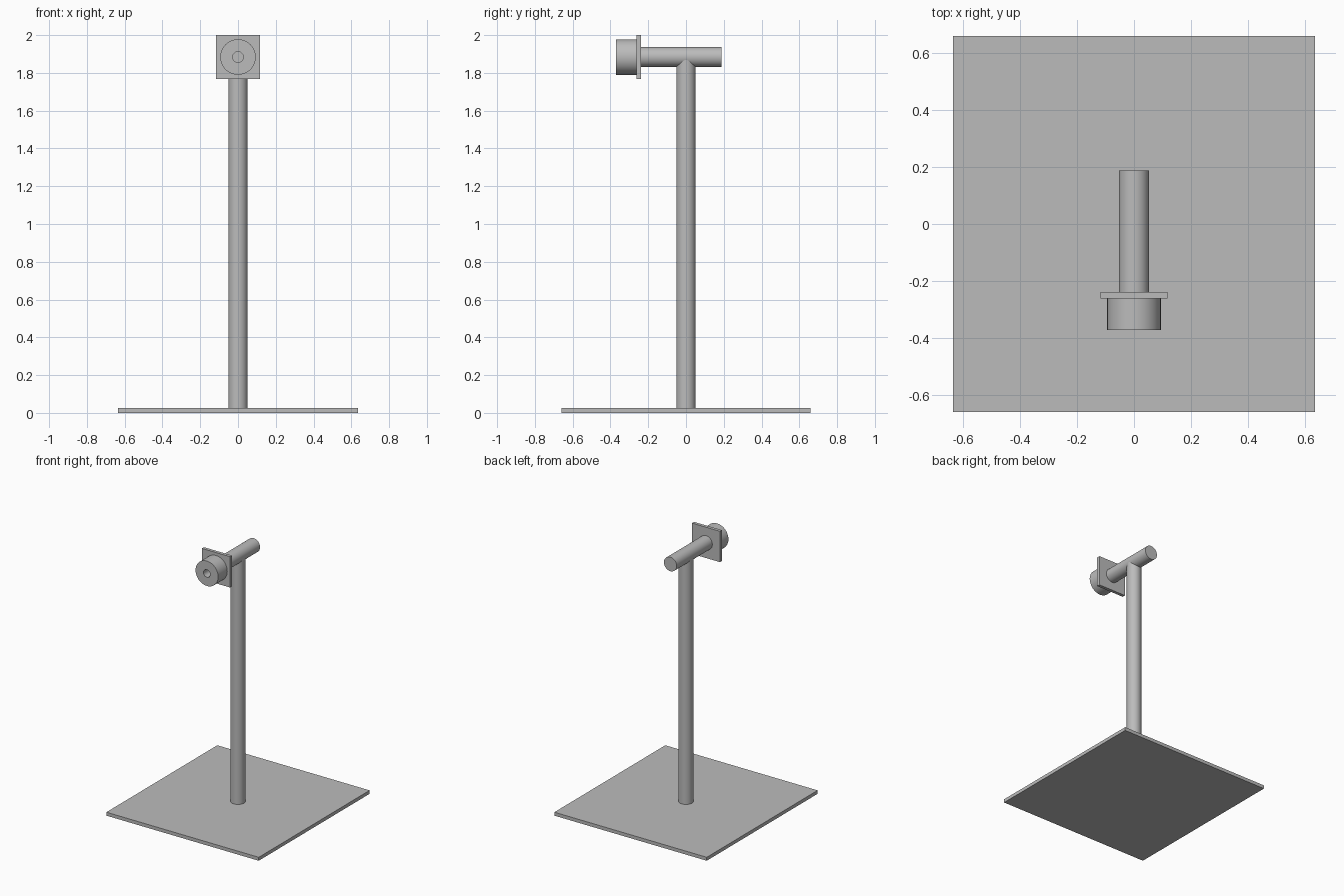
import bpy
import bmesh
from math import radians, cos, sin, tau
from mathutils import Matrix

cube = bpy.data.objects.get("Cube")
if cube:
    bpy.data.objects.remove(cube, do_unlink=True)

AXIS_Z = 1.884   # height of the horizontal arm
SIDES = 48

grey = bpy.data.materials.new("plain grey")
grey.use_nodes = True
grey.diffuse_color = (0.5, 0.5, 0.5, 1)
grey.node_tree.nodes["Principled BSDF"].inputs["Base Color"].default_value = (0.5, 0.5, 0.5, 1)


def finish(name, bm, smooth=False):
    bmesh.ops.recalc_face_normals(bm, faces=bm.faces)
    mesh = bpy.data.meshes.new(name)
    bm.to_mesh(mesh)
    bm.free()
    obj = bpy.data.objects.new(name, mesh)
    bpy.context.collection.objects.link(obj)
    mesh.materials.append(grey)
    if smooth:
        bpy.ops.object.select_all(action="DESELECT")
        obj.select_set(True)
        bpy.context.view_layer.objects.active = obj
        bpy.ops.object.shade_smooth_by_angle(angle=radians(30))
    return obj


def box(name, size, centre):
    bm = bmesh.new()
    bmesh.ops.create_cube(bm, size=1, matrix=Matrix.Translation(centre) @ Matrix.Diagonal((*size, 1)))
    return finish(name, bm)


def turned(name, profile, matrix):
    """Revolve (radius, height) points about z; zero-radius ends close the shape."""
    bm = bmesh.new()
    rings = []
    for r, h in profile:
        count = SIDES if r else 1
        rings.append([bm.verts.new((r * cos(tau * i / SIDES), r * sin(tau * i / SIDES), h))
                      for i in range(count)])
    for low, high in zip(rings, rings[1:]):
        if len(low) == 1 or len(high) == 1:
            bm.faces.new(high if len(low) == 1 else low)
            continue
        for i in range(SIDES):
            j = (i + 1) % SIDES
            bm.faces.new((low[i], low[j], high[j], high[i]))
    bm.transform(matrix)
    return finish(name, bm, smooth=True)


# Turns the profile axis to run toward the front, at arm height
forward = Matrix.Translation((0, 0, AXIS_Z)) @ Matrix.Rotation(radians(90), 4, "X")

# Base and upright
box("base_plate", (1.27, 1.32, 0.026), (0, 0, 0.013))
turned("post", [(0, 0.02), (0.051, 0.02), (0.051, AXIS_Z), (0, AXIS_Z)], Matrix())

# Horizontal arm with its square mounting plate
turned("arm", [(0, -0.187), (0.053, -0.187), (0.053, 0.245), (0, 0.245)], forward)
box("mounting_plate", (0.234, 0.024, 0.232), (0, -0.25, AXIS_Z))

# Round head with a central bore
turned("head", [(0, 0.255), (0.094, 0.255), (0.094, 0.371), (0.028, 0.371),
                (0.028, 0.263), (0, 0.263)], forward)
